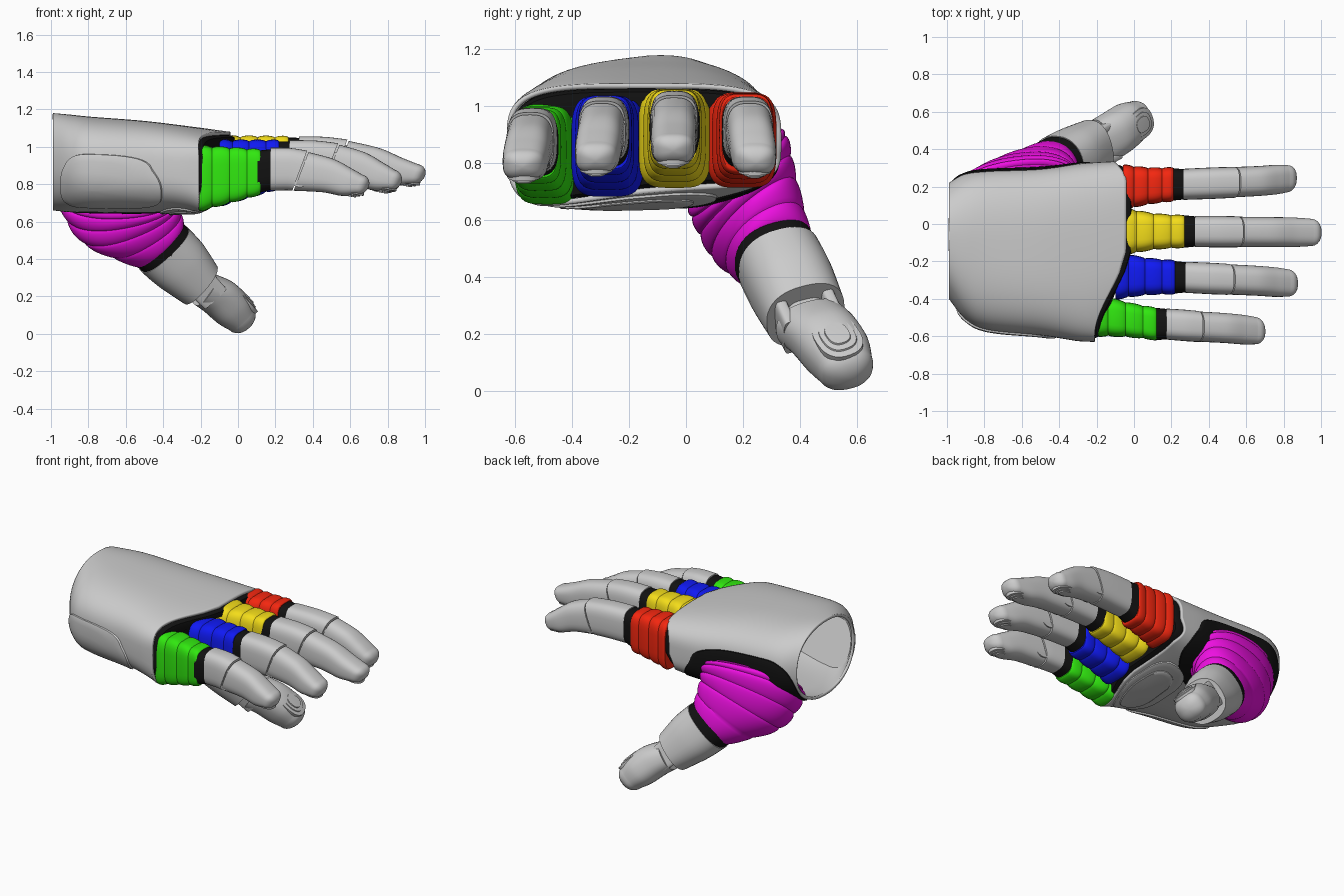
import bpy, math
from mathutils import Vector as V

if "Cube" in bpy.data.objects:
    bpy.data.objects.remove(bpy.data.objects["Cube"])

def mat(name, rgb):
    m = bpy.data.materials.new(name)
    m.diffuse_color = (*rgb, 1)
    m.use_nodes = True
    m.node_tree.nodes["Principled BSDF"].inputs["Base Color"].default_value = m.diffuse_color
    return m

BLACK = mat("black", (.006, .006, .006))
RED = mat("red", (.9, .02, .005))
YELLOW = mat("yellow", (.9, .72, .01))
BLUE = mat("blue", (.005, .01, .9))
GREEN = mat("green", (.03, .8, .005))
MAGENTA = mat("magenta", (.85, .005, .75))

def catmull(pts, s):
    """Smooth curve through equal-length tuples; s runs 0..len-1."""
    i = max(0, min(int(s), len(pts) - 2))
    f = s - i
    a, b, c, d = (pts[max(0, min(k, len(pts) - 1))] for k in (i - 1, i, i + 1, i + 2))
    return [.5 * (2*q + (r - p)*f + (2*p - 5*q + 4*r - w)*f*f + (3*q - p - 3*r + w)*f**3)
            for p, q, r, w in zip(a, b, c, d)]

def sq(a, n):
    """Superellipse unit point."""
    c, s = math.cos(a), math.sin(a)
    return (math.copysign(abs(c)**(2/n), c), math.copysign(abs(s)**(2/n), s))

def skin(name, rings, material=None, caps=True, angle=32):
    n = len(rings[0])
    verts = [tuple(p) for r in rings for p in r]
    faces = [(i*n + j, i*n + (j+1) % n, (i+1)*n + (j+1) % n, (i+1)*n + j)
             for i in range(len(rings) - 1) for j in range(n)]
    if caps:
        faces += [tuple(range(n))[::-1], tuple(range(len(verts) - n, len(verts)))]
    me = bpy.data.meshes.new(name)
    me.from_pydata(verts, [], faces)
    o = bpy.data.objects.new(name, me)
    bpy.context.collection.objects.link(o)
    if material:
        me.materials.append(material)
    bpy.ops.object.select_all(action='DESELECT')
    o.select_set(True)
    bpy.context.view_layer.objects.active = o
    bpy.ops.object.shade_smooth_by_angle(angle=math.radians(angle))
    return o

def loft(name, secs, material=None, n=2.5, steps=8, ridges=0, amp=.06, tip=0, seg=40):
    """Sections are (centre, u, v); optional bellows ridges and a rounded tip."""
    flat = [[*c, *u, *v] for c, u, v in secs]
    total = steps * (len(flat) - 1)
    data = []
    for i in range(total + 1):
        r = catmull(flat, i / steps)
        k = 1 + amp * (abs(math.sin(math.pi * ridges * i / total))**.6 - .6) if ridges else 1
        data.append((V(r[:3]), V(r[3:6]) * k, V(r[6:]) * k))
    if tip:
        c, u, v = data[-1]
        d = (c - data[-2][0]).normalized()
        for a in (15, 30, 45, 60, 72, 82, 88):
            a = math.radians(a)
            data.append((c + d*tip*math.sin(a), u*math.cos(a), v*math.cos(a)))
    rings = []
    for c, u, v in data:
        pts = [sq(2*math.pi*j/seg, n) for j in range(seg)]
        rings.append([c + u*p + v*q for p, q in pts])
    return skin(name, rings, material)

def touch_pad(name, c, nrm, along, w, l):
    """Stepped concentric pad."""
    nrm = V(nrm).normalized()
    b = V(along) - nrm * V(along).dot(nrm)
    b.normalize()
    s = nrm.cross(b)
    rings = []
    for k, h in ((1, -.03), (1, 0), (.76, .003), (.74, .009), (.52, .011), (.5, .017), (.3, .018)):
        rings.append([V(c) + nrm*h + s*w*k*p + b*l*k*q
                      for p, q in (sq(2*math.pi*j/32, 2.5) for j in range(32))])
    skin(name, rings)

# Palm surface: x, y min, y max, z min, z max, squareness
PALM = [(-.99, -.40, .22, .66, 1.18, 2.2), (-.90, -.51, .27, .65, 1.172, 2.4),
        (-.78, -.568, .29, .648, 1.16, 2.7), (-.50, -.595, .30, .645, 1.138, 2.9),
        (-.25, -.625, .325, .65, 1.108, 3.2), (-.04, -.63, .335, .66, 1.08, 3.8)]

def palm_point(s, a, inset=0):
    x, y0, y1, z0, z1, n = catmull(PALM, s)
    p, q = sq(a, n)
    y = (y0+y1)/2 + p*((y1-y0)/2 - inset)
    z = (z0+z1)/2 + q*((z1-z0)/2 - inset)
    w = max(0, (x + .55)/.51)**2
    k = max(0, min(1, (-y - .12)/.48))
    x -= w * (.17 * k*k*(3 - 2*k) + .06 * max(0, (y - .22)/.11)**2)
    if q < 0:  # hollow palm, drawn back under the index finger
        z += (.1 * (y + .15) + .035 * max(0, 1 - ((y + .12)/.4)**2)) * -q * min(1, w)
        x += w * .08 * q * (1 - k)
    return V((x, y, z))

def palm_ring(s, inset=0, dx=0):
    return [palm_point(s, 2*math.pi*j/96, inset) + V((dx, 0, 0)) for j in range(96)]

def patch(name, s0, ds, a0, da, h, material=None, n=3):
    """Raised panel that follows the palm surface."""
    rings = []
    for r, k in ((.02, 1), (.2, 1), (.4, 1), (.6, 1), (.8, 1), (.93, 1), (.97, .8), (1, -.8)):
        ring = []
        for j in range(64):
            p, q = sq(2*math.pi*j/64, n)
            s, a = s0 + ds*r*p, math.radians(a0 + da*r*q)
            c = palm_point(s, a)
            t = palm_point(s, a + .02) - palm_point(s, a - .02)
            l = palm_point(s + .02, a) - palm_point(s - .02, a)
            ring.append(c + t.cross(l).normalized() * h * k)
        rings.append(ring)
    skin(name, rings[::-1], material)

shell = skin("palm_shell", [palm_ring(i/8) for i in range(41)], caps=False)
sol = shell.modifiers.new("thickness", 'SOLIDIFY')
sol.thickness, sol.offset = .018, -1
skin("knuckle_liner", [palm_ring(4.3, .022), palm_ring(4.7, .02), palm_ring(5, .02, .005),
                       palm_ring(5, .03, .022), palm_ring(5, .06, .026)], BLACK)
patch("heel_side_panel", 2.0, 1.45, 205, 33, .012)
patch("palm_pad", 4.05, .72, 262, 30, .010, n=2.3)
patch("palm_inner_pad", 4.05, .5, 262, 20, .018, n=2.2)
patch("thumb_socket_liner", 2.3, 2.15, -34, 49, .007, BLACK, n=2.6)

# Fingers: bellows start/end (x, y, z, half width, half height), then joint x, tip x, tip y, tip z
FINGERS = [
    ("index", RED, (-.06, .195, .88, .122, .165), (.21, .212, .905, .09, .135), .56, .865, .242, .805),
    ("middle", YELLOW, (-.06, -.04, .885, .128, .172), (.27, -.04, .925, .086, .13), .58, .995, -.045, .84),
    ("ring", BLUE, (-.10, -.275, .858, .128, .176), (.22, -.285, .905, .09, .13), .53, .87, -.315, .81),
    ("little", GREEN, (-.21, -.485, .83, .115, .175), (.12, -.535, .865, .086, .12), .365, .695, -.57, .785)]

def sec(x, y, z, hw, hh, lean=0):
    return ((x, y, z), (0, -hw, 0), (lean, 0, hh))

for name, m, b, e, xj, xt, yt, zt in FINGERS:
    # flared root, then an even neck with rolled ridges
    mid = [p*.5 + q*.5 for p, q in zip(b, e)]
    mid[3] = b[3]*.25 + e[3]*.75
    loft(name + "_bellows", [sec(*b), sec(*mid), sec(*e)], m, 4, 24, 4, .07)
    x, y, z, hw, hh = e
    x0 = x + .055
    zb = z + .015
    loft(name + "_collar", [sec(x - .015, y, z, .088, hh*.95), sec(x0 + .01, y, zb, .08, .108)], BLACK, 3.2)
    f = lambda t: y + (yt - y)*t
    # proximal shell: its top overhangs the joint
    loft(name + "_proximal", [sec(x0, y, zb, .083, .115), sec((x0 + xj)/2, f(.2), zb, .084, .113, .01),
                              sec(xj - .035, f(.35), zb - .008, .083, .107, .04)], None, 3.1)
    bpy.ops.mesh.primitive_cylinder_add(vertices=32, radius=.075, depth=.14,
                                        location=(xj - .035, f(.35), zb - .02), rotation=(math.pi/2, 0, 0))
    bpy.context.object.name = name + "_knuckle_pin"
    bpy.ops.object.shade_smooth_by_angle()
    L, drop = xt - xj, zb - zt
    loft(name + "_fingertip", [sec(xj - .028, f(.38), zb - .012, .081, .103, .04),
                               sec(xj + L*.35, f(.6), zb - drop*.36, .08, .089, .03),
                               sec(xj + L*.65, f(.85), zb - drop*.72, .079, .074, .025),
                               sec(xt - .05, yt, zt + .012, .073, .054, .02)], None, 2.8, 8, tip=.055)
    touch_pad(name + "_touch_pad", (xt - .1, yt, zt - .032), (-.2, 0, -1), (1, 0, -.3), .058, .078)

# Thumb: bellows swing from the wide socket to the narrow collar
A, U, W = V((.66, .33, -.68)), V((.73, 0, .68)), V((-.22, .96, .24))
def tsec(c, ru, rv, lean=0):
    return (V(c), U*ru + A*lean, W*rv)
loft("thumb_bellows", [((-.62, .15, .80), (.30, .04, 0), (0, .14, .12)),
                       ((-.63, .185, .755), (.335, .04, .015), (0, .16, .145)),
                       ((-.575, .238, .61), (.265, .03, .10), (-.02, .148, .10)),
                       tsec((-.42, .31, .475), .172, .142)], MAGENTA, 2.2, 26, 6, .05, seg=56)
loft("thumb_collar", [tsec((-.44, .302, .495), .17, .144), tsec((-.385, .33, .445), .168, .146)], BLACK, 2.3)
loft("thumb_proximal", [tsec((-.395, .328, .452), .172, .148), tsec((-.31, .37, .37), .165, .150),
                        tsec((-.205, .420, .268), .135, .142, -.015)], None, 2.4)
# thumb hinge core and bars between the two segments
loft("thumb_hinge_core", [tsec((-.24, .40, .30), .07, .07), tsec((-.13, .46, .21), .07, .07)], None, 3)
for k in (-1, 1):
    c = V((-.18, .43, .25)) + W*.085*k
    loft("thumb_hinge_bar", [(c - A*.06, U*.085, W*.025), (c + A*.06, U*.08, W*.025)], None, 4)
loft("thumb_tip", [tsec((-.18, .437, .238), .095, .125, -.02), tsec((-.105, .482, .198), .11, .122),
                   tsec((-.035, .53, .135), .108, .116), tsec((.013, .56, .084), .088, .098)],
     None, 2.4, 8, tip=.068)
touch_pad("thumb_touch_pad", (.038, .532, .193), U, (.55, .45, -.7), .08, .1)
